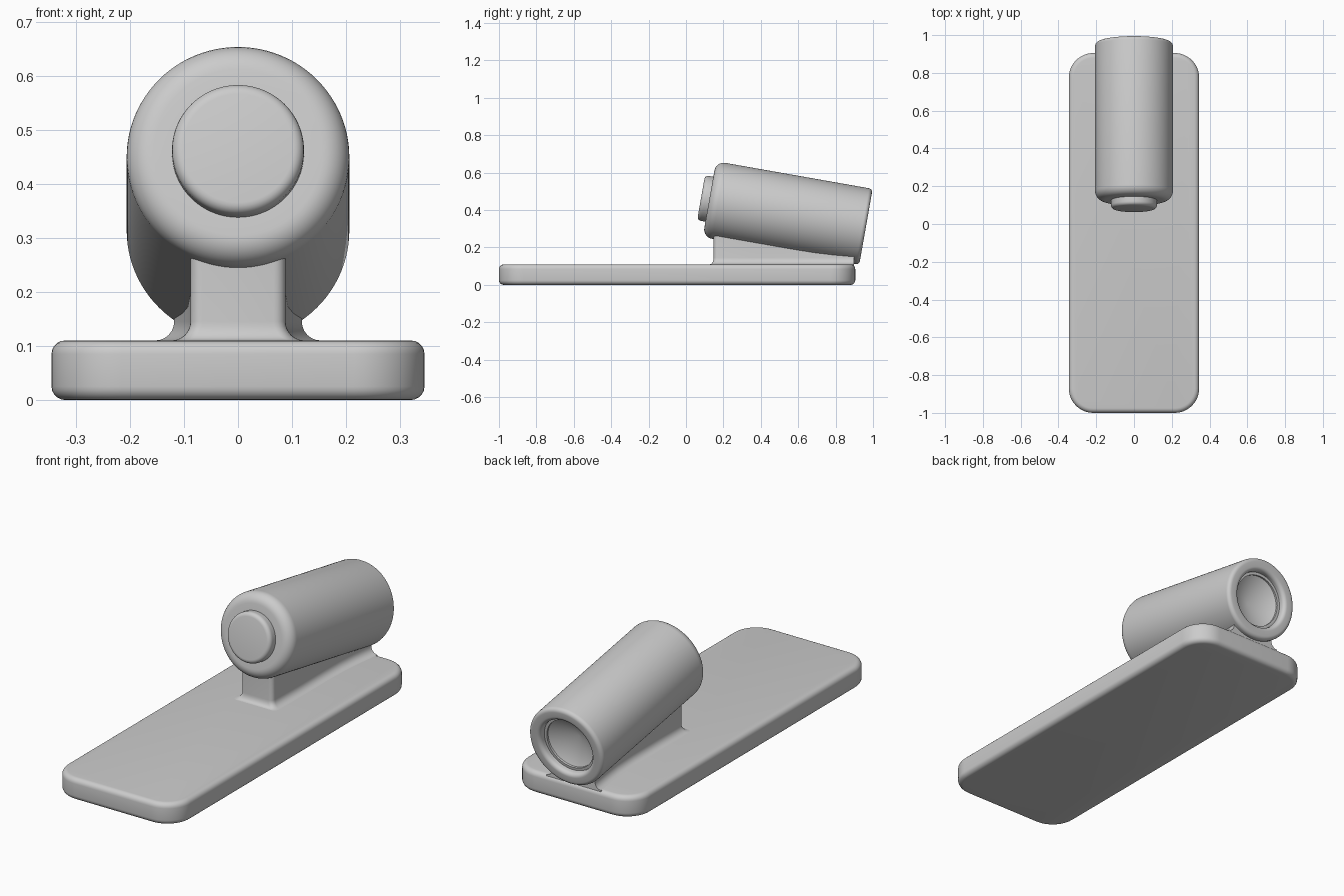
import bpy, bmesh
from math import sin, cos, pi, radians
from mathutils import Matrix, Vector

if "Cube" in bpy.data.objects:
    bpy.data.objects.remove(bpy.data.objects["Cube"])


def finish(name, bm, angle=35):
    bmesh.ops.recalc_face_normals(bm, faces=bm.faces)
    me = bpy.data.meshes.new(name)
    bm.to_mesh(me)
    bm.free()
    ob = bpy.data.objects.new(name, me)
    bpy.context.collection.objects.link(ob)
    bpy.ops.object.select_all(action='DESELECT')
    ob.select_set(True)
    bpy.context.view_layer.objects.active = ob
    bpy.ops.object.shade_smooth_by_angle(angle=radians(angle))
    return ob


def arc(cx, cz, r, a0, a1, n=8):
    return [(cx + r * cos(radians(a0 + (a1 - a0) * i / n)),
             cz + r * sin(radians(a0 + (a1 - a0) * i / n))) for i in range(n + 1)]


# base plate: rounded corners, then softened top and bottom rims
Y0, Y1, TOP = -1.0, 0.905, 0.11
bm = bmesh.new()
bmesh.ops.create_cube(bm, size=1, matrix=Matrix.Translation((0, (Y0 + Y1) / 2, TOP / 2))
                      @ Matrix.Diagonal((0.69, Y1 - Y0, TOP, 1)))
upright = [e for e in bm.edges if abs(e.verts[0].co.z - e.verts[1].co.z) > 0.05]
bmesh.ops.bevel(bm, geom=upright, offset=0.13, segments=12, profile=0.5, affect='EDGES')
rims = [e for e in bm.edges if abs(e.verts[0].co.z - e.verts[1].co.z) < 1e-4]
bmesh.ops.bevel(bm, geom=rims, offset=0.025, segments=5, profile=0.5, affect='EDGES')
finish("base_plate", bm)

# tilted barrel with front button and conical rear socket, turned as one profile
L = 0.85
profile = [(0, -0.045)]
profile += arc(0.102, -0.025, 0.02, -90, 0, 5)       # button rim
profile += [(0.122, 0)]
profile += arc(0.156, 0.05, 0.05, -90, 0)            # front shoulder
profile += arc(0.186, L - 0.02, 0.02, 0, 90, 6)      # rear outer rim
profile += arc(0.162, L - 0.02, 0.02, 90, 180, 6)    # rear inner lip
profile += [(0.142, L - 0.035), (0.128, L - 0.035), (0.128, L - 0.045), (0, L - 0.11)]
bm = bmesh.new()
verts = [bm.verts.new((r, 0, z)) for r, z in profile]
edges = [bm.edges.new(p) for p in zip(verts, verts[1:])]
bmesh.ops.spin(bm, geom=verts + edges, cent=(0, 0, 0), axis=(0, 0, 1),
               angle=2 * pi, steps=96, use_merge=True)
bmesh.ops.remove_doubles(bm, verts=bm.verts, dist=1e-5)
front = Vector((0, 0.125, 0.458))
bm.transform(Matrix.Translation(front) @ Matrix.Rotation(radians(-100), 4, 'X'))
finish("barrel", bm)

# support web under the barrel: flares into the plate, widens at the back
half = arc(0.066, 0.17, 0.022, -90, 0, 5)
half += [(0.088, 0.35), (0.088, 0.55), (0.092, 0.68), (0.102, 0.78), (0.113, 0.86), (0.118, 0.897)]
outline = half + [(-x, y) for x, y in reversed(half)]
levels = [(0.035 * (1 - cos(radians(a))), TOP + 0.035 * (1 - sin(radians(a))))
          for a in range(90, -1, -15)]               # concave foot fillet


def ring(flare, z):
    out = []
    for x, y in outline:
        s = 1 if x > 0 else -1
        yy = y - flare * 0.6 * max(0, min(1, (0.192 - y) / 0.044))
        # the web top follows the slope of the barrel
        zz = z if z is not None else 0.458 - (y - 0.125) * 0.1763 - 0.163
        out.append(bm.verts.new((x + s * flare, yy, zz)))
    return out


bm = bmesh.new()
rings = [ring(0.035, 0.09)]
for a in range(0, 91, 15):
    t = radians(a)
    rings.append(ring(0.035 * (1 - sin(t)), TOP + 0.035 * (1 - cos(t))))
rings.append(ring(0, None))
n = len(outline)
for lo, hi in zip(rings, rings[1:]):
    for i in range(n):
        j = (i + 1) % n
        bm.faces.new((lo[i], lo[j], hi[j], hi[i]))
bm.faces.new(rings[0])
bm.faces.new(rings[-1])
finish("support_web", bm)
